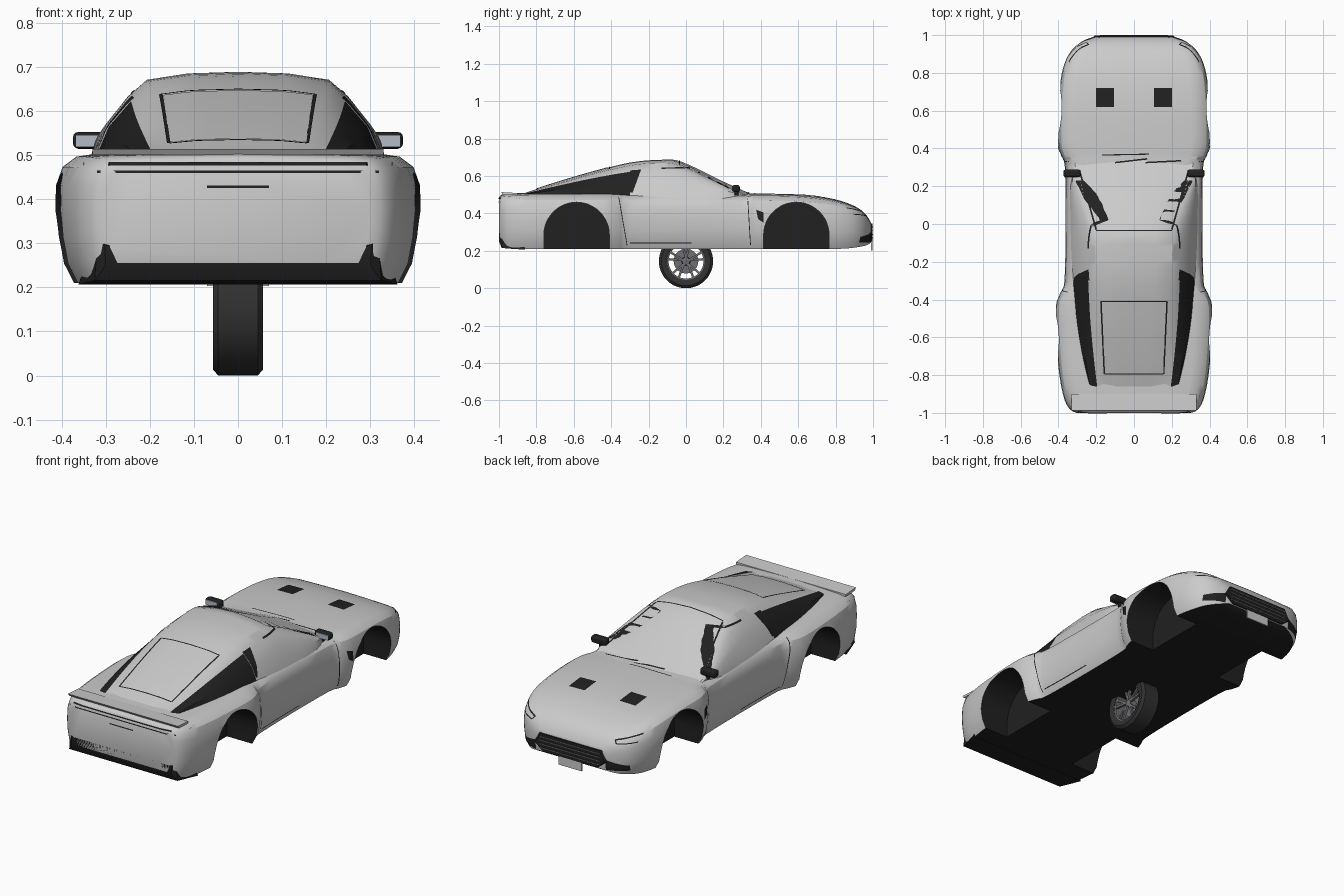
import bpy, bmesh, math
from mathutils import Vector as V
from mathutils.bvhtree import BVHTree

if "Cube" in bpy.data.objects:
    bpy.data.objects.remove(bpy.data.objects["Cube"])


def mat(name, r, g, b):
    m = bpy.data.materials.new(name)
    m.diffuse_color = (r, g, b, 1)
    m.use_nodes = True
    m.node_tree.nodes["Principled BSDF"].inputs["Base Color"].default_value = m.diffuse_color
    return m


PAINT = mat("paint", .8, .8, .8)
BLACK = mat("black_trim", .015, .015, .015)
GLASS = mat("rear_glass", .55, .55, .55)
MIRROR = mat("mirror_glass", .45, .5, .57)
RUBBER = mat("rubber", .03, .03, .03)
METAL = mat("dark_metal", .16, .16, .17)


def make(name, verts, faces, *mats, pick=None, solid=True):
    me = bpy.data.meshes.new(name)
    me.from_pydata([tuple(v) for v in verts], [], faces)
    bm = bmesh.new()
    bm.from_mesh(me)
    if solid:
        bmesh.ops.recalc_face_normals(bm, faces=bm.faces)
    bm.to_mesh(me)
    bm.free()
    for m in mats:
        me.materials.append(m)
    if pick:
        for p in me.polygons:
            p.material_index = pick(p)
    ob = bpy.data.objects.new(name, me)
    bpy.context.collection.objects.link(ob)
    return ob


def loft(name, rings, *mats, caps=True, wrap=False, closed=True, pick=None):
    n, k = len(rings[0]), len(rings)
    faces = []
    for i in range(k if wrap else k - 1):
        for j in range(n if closed else n - 1):
            a, b, c = i * n, (i + 1) % k * n, (j + 1) % n
            faces.append((a + j, a + c, b + c, b + j))
    if caps and not wrap:
        faces += [tuple(range(n))[::-1], tuple(range((k - 1) * n, k * n))]
    return make(name, [v for r in rings for v in r], faces, *mats, pick=pick)


def box(name, c, s, m, bevel=0):
    rings = [[(c[0] + a * s[0] / 2, c[1] + b * s[1] / 2, c[2] + k * s[2] / 2)
              for a, b in ((-1, -1), (1, -1), (1, 1), (-1, 1))] for k in (-1, 1)]
    ob = loft(name, rings, m)
    if bevel:
        md = ob.modifiers.new("bevel", 'BEVEL')
        md.width, md.segments = bevel, 3
    return ob


def spline(keys, sub):
    """Smooth resampling of rows of numbers."""
    out = []
    for i in range(len(keys) - 1):
        p = [keys[min(max(i + d, 0), len(keys) - 1)] for d in (-1, 0, 1, 2)]
        for s in range(sub):
            t = s / sub
            out.append([.5 * (2 * b + (c - a) * t + (2 * a - 5 * b + 4 * c - d) * t * t
                              + (3 * b - a - 3 * c + d) * t ** 3) for a, b, c, d in zip(*p)])
    return out + [list(keys[-1])]


# lower body: y, half width, bottom z, top z
stations = [(-1, .30, .255, .48), (-.985, .335, .23, .495), (-.93, .368, .21, .502),
            (-.8, .395, .21, .505), (-.6, .412, .21, .505), (-.44, .415, .21, .505),
            (-.36, .388, .21, .505), (-.3, .368, .21, .505), (0, .362, .21, .505),
            (.3, .366, .21, .502), (.36, .385, .21, .5), (.43, .402, .21, .5),
            (.6, .4, .21, .496), (.75, .39, .21, .48), (.85, .368, .212, .455),
            (.92, .33, .22, .425), (.965, .275, .23, .387), (.99, .205, .245, .345)]
section = [(0, 0), (.6, 0), (.91, 0), (.965, .15), (.992, .35), (1, .55), (.99, .75),
           (.955, .89), (.88, .97), (.76, .995), (.4, 1.01), (0, 1.02)]
rings = []
for y, w, b, t in spline(stations, 3):
    half = [(w * fx, y, b + (t - b) * fz) for fx, fz in section]
    rings.append(half + [(-x, yy, z) for x, yy, z in half[-2:0:-1]])
body = loft("body_shell", rings, PAINT, BLACK,
            pick=lambda p: int(p.normal.z < -.8 and p.center.z < .26))

# cabin: belt xyz, roof rail xyz, centre line y z
cab = [(.31, .32, .49, .30, .33, .49, .38, .49), (.338, .2, .5, .272, .17, .565, .2, .57),
       (.338, 0, .505, .215, -.04, .657, -.02, .675), (.336, -.15, .505, .205, -.15, .67, -.13, .687),
       (.33, -.3, .505, .2, -.3, .656, -.3, .672), (.318, -.5, .505, .19, -.5, .61, -.5, .622),
       (.29, -.7, .505, .175, -.7, .552, -.7, .563), (.26, -.86, .5, .16, -.86, .503, -.86, .51)]
rows = []
for r in spline(cab, 4):
    belt, rail, mid = V(r[:3]), V(r[3:6]), V((0, r[6], r[7]))
    up = belt.lerp(rail, .75) + V((.01, 0, .004))
    q = rail.lerp(mid, .45) + (mid - rail).z * V((0, 0, .35))
    half = [belt - V((0, 0, .03)), belt.lerp(up, .5) + V((.007, 0, 0)), up, rail, q]
    rows.append(half + [mid] + [V((-v.x, v.y, v.z)) for v in half[::-1]])
cols = len(rows[0]) - 1
cabin = loft("cabin", rows, PAINT, BLACK, caps=False, closed=False,
             pick=lambda p: int(p.index // cols >= 16 and p.index % cols in (0, 1, cols - 2, cols - 1)))
for p in cabin.data.polygons:
    if p.normal.z < -.1:
        p.flip()

# surface used to lay thin trim onto the bodywork
vs, fs = [], []
for ob in (body, cabin):
    o = len(vs)
    vs += [v.co.copy() for v in ob.data.vertices]
    fs += [[o + i for i in p.vertices] for p in ob.data.polygons]
skin = BVHTree.FromPolygons(vs, fs)
DOWN, SIDE, NOSE, TAIL = V((0, 0, -1)), V((-1, 0, 0)), V((0, -1, 0)), V((0, 1, 0))


def decal(name, quad, d, m=BLACK, n=8, mirror=False, lift=.003):
    a, b, c, e = [V(p) for p in quad]
    verts, faces = [], []
    for sx in ((1, -1) if mirror else (1,)):
        o = len(verts)
        for i in range(n + 1):
            for j in range(n + 1):
                p = a.lerp(b, i / n).lerp(e.lerp(c, i / n), j / n)
                hit = skin.ray_cast(p - d * 2, d)[0] or p
                hit = hit - d * lift
                verts.append((sx * hit.x, hit.y, hit.z))
        for i in range(n):
            for j in range(n):
                k = o + i * (n + 1) + j
                faces.append((k, k + 1, k + n + 2, k + n + 1))
    return make(name, verts, faces, m)


def line(name, p, q, d, w=.006, mirror=False):
    p, q = V(p), V(q)
    s = d.cross(q - p).normalized() * w / 2
    return decal(name, (p - s, q - s, q + s, p + s), d, n=12, mirror=mirror)


# wheel arches cut out of the body
for y in (-.585, .59):
    for s in (-1, 1):
        prof = [(y - .175, .1)] + [(y - .175 * math.cos(math.pi * i / 24), .285 + .175 * math.sin(math.pi * i / 24))
                                   for i in range(25)] + [(y + .175, .1)]
        cut = loft("arch_cutter", [[(s * x, a, b) for a, b in prof] for x in (.22, .6)], BLACK)
        cut.hide_render = True
        md = body.modifiers.new("arch", 'BOOLEAN')
        md.operation, md.object, md.solver, md.material_mode = 'DIFFERENCE', cut, 'EXACT', 'TRANSFER'
        bpy.context.view_layer.objects.active = body
        bpy.ops.object.modifier_apply(modifier="arch")
        bpy.data.objects.remove(cut)

# glass and shut lines
decal("rear_window", ((-.17, -.42, 0), (.17, -.42, 0), (.155, -.79, 0), (-.155, -.79, 0)), DOWN, GLASS, 14)
line("rear_window_top", (-.175, -.41, 0), (.175, -.41, 0), DOWN)
line("rear_window_bottom", (-.155, -.795, 0), (.155, -.795, 0), DOWN)
line("rear_window_side", (.175, -.41, 0), (.157, -.795, 0), DOWN, .008, True)
line("windshield_top", (-.2, -.035, 0), (.2, -.035, 0), DOWN)
line("windshield_pillar", (.2, -.03, 0), (.285, .27, 0), DOWN, .009, True)
line("wiper_right", (-.1, .325, 0), (.07, .345, 0), DOWN, .008)
line("wiper_left", (.06, .325, 0), (.25, .335, 0), DOWN, .008)
line("windshield_base", (-.17, .365, 0), (.08, .37, 0), DOWN)
line("window_top", (0, .02, .645), (0, -.13, .642), SIDE, .007, True)
line("window_front", (0, .02, .645), (0, .23, .535), SIDE, .007, True)
decal("window_post", ((0, -.24, .635), (0, -.3, .63), (0, -.3, .512), (0, -.285, .512)), SIDE, mirror=True)
line("door_rear_gap", (0, -.36, .49), (0, -.315, .23), SIDE, .004, True)
line("door_front_gap", (0, .33, .48), (0, .345, .23), SIDE, .004, True)
line("sill_line", (0, -.3, .243), (0, .03, .243), SIDE, .005, True)
decal("fender_vent", ((0, .375, .42), (0, .415, .405), (0, .415, .35), (0, .385, .37)), SIDE, mirror=True)

# hood vents, headlights, front grille
decal("hood_vent", ((.105, .62, 0), (.2, .62, 0), (.2, .72, 0), (.105, .72, 0)), DOWN, mirror=True)
line("headlight_top", (.24, 0, .402), (.345, 0, .43), NOSE, .006, True)
line("headlight_bottom", (.255, 0, .388), (.34, 0, .396), NOSE, .005, True)
line("headlight_inner", (.24, 0, .402), (.255, 0, .388), NOSE, .005, True)
hexa = [(-.22, .29), (-.17, .25), (.17, .25), (.22, .29), (.19, .345), (-.19, .345)]
loft("grille_frame", [[(x * f, y, z) for x, z in hexa] for y, f in ((.94, 1.05), (.985, 1), (.998, .95))], BLACK)
for i in range(4):
    box("grille_bar", (0, .997, .268 + i * .02), (.36, .006, .004), METAL)
decal("bumper_mesh", ((.21, 0, .30), (.315, 0, .275), (.315, 0, .245), (.21, 0, .245)), NOSE, mirror=True)
box("front_plate", (0, .992, .238), (.14, .008, .07), PAINT)

# rear: spoiler, light bars, diffuser, exhausts
prof = [(-.9, .497), (-.978, .5), (-.988, .514), (-.9, .509)]
loft("spoiler", [[(x, y, z) for y, z in prof] for x in (-.33, .33)], PAINT)
line("tail_light_top", (-.35, 0, .48), (.35, 0, .48), TAIL, .007)
line("tail_light_bottom", (-.32, 0, .462), (.32, 0, .462), TAIL, .006)
line("plate_recess", (-.07, 0, .428), (.07, 0, .428), TAIL, .006)
loft("diffuser", [[(-a, y, b), (a, y, b), (c, y, t), (-c, y, t)] for y, a, b, c, t in
                  ((-1.0, .3, .25, .302, .295), (-.985, .325, .215, .318, .31), (-.86, .362, .206, .34, .27))], BLACK)


def lathe(name, prof, m, centre, axis, n=32):
    ang = [2 * math.pi * i / n for i in range(n)]
    pt = (lambda a, r, t: (a, r * math.cos(t), r * math.sin(t))) if axis == 'X' else \
         (lambda a, r, t: (r * math.cos(t), a, r * math.sin(t)))
    return loft(name, [[V(pt(a, r, t)) + V(centre) for a, r in prof] for t in ang], m, wrap=True)


for x in (-.26, -.205, .205, .26):
    lathe("exhaust_tip", [(-.005, .014), (-.012, .018), (.06, .018), (.06, .013)], METAL, (x, -.988, .277), 'Y', 20)

# door mirrors
for s in (-1, 1):
    box("mirror_housing", (s * .328, .268, .533), (.092, .04, .038), BLACK, .012)
    box("mirror_face", (s * .333, .247, .532), (.07, .004, .027), MIRROR)
    box("mirror_arm", (s * .315, .27, .51), (.03, .02, .03), BLACK, .004)

# single wheel at the origin
hub = V((0, 0, .145))
lathe("tyre", [(-.05, .1), (-.057, .115), (-.057, .131), (-.045, .145), (.045, .145), (.057, .131),
               (.057, .115), (.05, .1)], RUBBER, hub, 'X', 48)
lathe("rim_barrel", [(-.05, .104), (-.045, .093), (.045, .093), (.05, .104)], METAL, hub, 'X', 48)
lathe("brake_disc", [(-.008, .002), (-.008, .066), (.004, .066), (.004, .002)], METAL, hub, 'X')
lathe("wheel_hub", [(.0, .002), (.0, .024), (.04, .02), (.044, .002)], METAL, hub, 'X', 24)
for i in range(5):
    for off in (-.13, .13):
        t = 2 * math.pi * i / 5 + math.pi / 2
        ends = []
        for r, a, x in ((.015, t, .036), (.096, t + off * 1.6, .042)):
            c = hub + V((x, r * math.cos(a), r * math.sin(a)))
            w = V((0, -math.sin(t), math.cos(t))) * .006
            k = V((.007, 0, 0))
            ends.append([c - w - k, c + w - k, c + w + k, c - w + k])
        loft("wheel_spoke", ends, METAL)

bpy.ops.object.select_all(action='SELECT')
bpy.context.view_layer.objects.active = body
bpy.ops.object.shade_smooth_by_angle(angle=math.radians(32))
